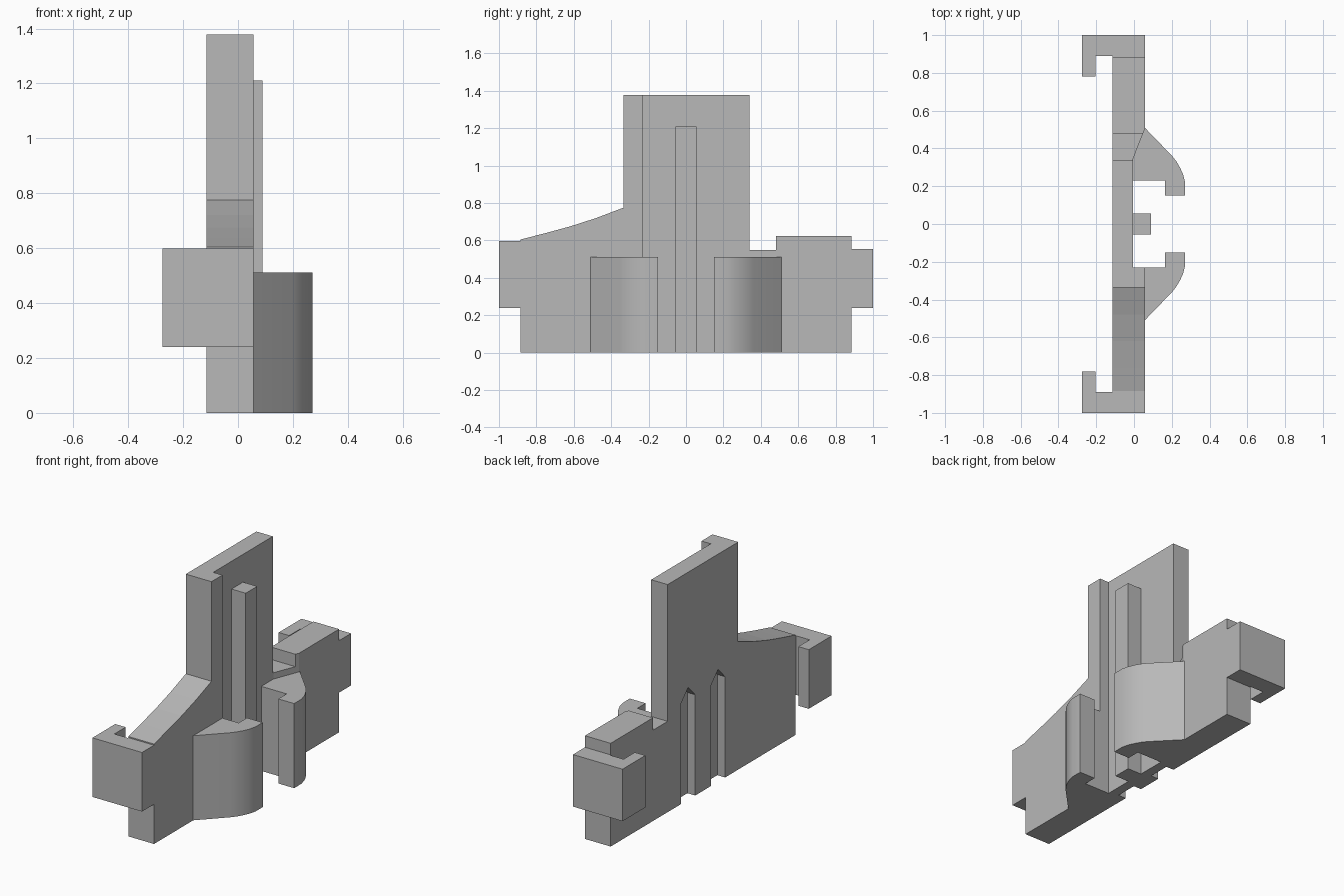
import bpy
import bmesh
import math
from mathutils import Vector

cube = bpy.data.objects.get("Cube")
if cube:
    bpy.data.objects.remove(cube, do_unlink=True)

grey = bpy.data.materials.new("light grey")
grey.use_nodes = True
grey.diffuse_color = (0.48, 0.48, 0.48, 1)
grey.node_tree.nodes["Principled BSDF"].inputs["Base Color"].default_value = (0.48, 0.48, 0.48, 1)

BACK, FRONT, RECESS = -0.115, 0.057, -0.005


def prism(name, outline, low, high, axis="z"):
    """Extrude an outline: (x, y) along z, or (y, z) along x."""
    def place(a, b, c):
        return Vector((a, b, c)) if axis == "z" else Vector((c, a, b))
    bm = bmesh.new()
    face = bm.faces.new([bm.verts.new(place(a, b, low)) for a, b in outline])
    moved = bmesh.ops.extrude_face_region(bm, geom=[face])["geom"]
    bmesh.ops.translate(bm, vec=place(0, 0, high - low),
                        verts=[v for v in moved if isinstance(v, bmesh.types.BMVert)])
    bmesh.ops.recalc_face_normals(bm, faces=bm.faces)
    mesh = bpy.data.meshes.new(name)
    bm.to_mesh(mesh)
    bm.free()
    mesh.materials.append(grey)
    ob = bpy.data.objects.new(name, mesh)
    bpy.context.collection.objects.link(ob)
    return ob


def box(x0, x1, y0, y1):
    return [(x0, y0), (x1, y0), (x1, y1), (x0, y1)]


def cut(ob, cutter):
    mod = ob.modifiers.new("cut", "BOOLEAN")
    mod.operation = "DIFFERENCE"
    mod.solver = "EXACT"
    mod.object = cutter
    bpy.context.view_layer.objects.active = ob
    bpy.ops.object.modifier_apply(modifier=mod.name)
    bpy.data.objects.remove(cutter, do_unlink=True)


# Main plate: side profile with tower, curved shoulder and end tabs
body = prism("main_plate", [
    (-0.885, 0), (0.885, 0), (0.885, 0.24), (1, 0.24), (1, 0.555), (0.885, 0.555),
    (0.885, 0.625), (0.48, 0.625), (0.48, 0.55), (0.34, 0.55), (0.34, 1.378),
    (-0.335, 1.378), (-0.335, 0.775), (-0.48, 0.72), (-0.62, 0.675), (-0.76, 0.637),
    (-0.885, 0.605), (-0.885, 0.598), (-1, 0.598), (-1, 0.24), (-0.885, 0.24),
], BACK, FRONT, "x")

# Recess across the clip side of the plate
cut(body, prism("recess_cutter", [
    (RECESS, -0.23), (0.2, -0.23), (0.2, 0.51), (0.06, 0.51), (RECESS, 0.345),
], -0.1, 1.5))

# Two pointed grooves in the back
for side in (-1, 1):
    y = side * 0.143
    w = 0.067
    cut(body, prism("groove_cutter", [
        (y - w, -0.1), (y + w, -0.1), (y + w, 0.61), (y, 0.68), (y - w, 0.61),
    ], -0.3, BACK + 0.052, "x"))

# Central guide rib
prism("guide_rib", box(RECESS, 0.09, -0.055, 0.055), 0, 1.21)

# Curved clips and end hooks, mirrored front to back
for side, label, hook_top in ((-1, "front", 0.598), (1, "back", 0.555)):
    root = [(RECESS, 0.345), (0.057, 0.51)] if side > 0 else [(FRONT, 0.23), (FRONT, 0.51)]
    if side < 0:
        root = [(RECESS, 0.23)] + root
    outline = root + [
        (0.2, 0.362), (0.222, 0.335), (0.243, 0.3), (0.26, 0.262), (0.271, 0.22),
        (0.271, 0.15), (0.165, 0.15), (0.165, 0.23),
    ]
    if side > 0:
        outline.append((RECESS, 0.23))
    else:
        outline[0:2] = [(FRONT, 0.23)]
    clip = prism(label + "_clip", [(x, side * y) for x, y in outline], 0, 0.512)
    bpy.ops.object.select_all(action="DESELECT")
    clip.select_set(True)
    bpy.context.view_layer.objects.active = clip
    bpy.ops.object.shade_smooth_by_angle(angle=math.radians(25))

    hook = [(BACK, 1), (-0.275, 1), (-0.275, 0.782), (-0.205, 0.782), (-0.205, 0.89), (BACK, 0.89)]
    prism(label + "_hook", [(x, side * y) for x, y in hook], 0.24, hook_top)
